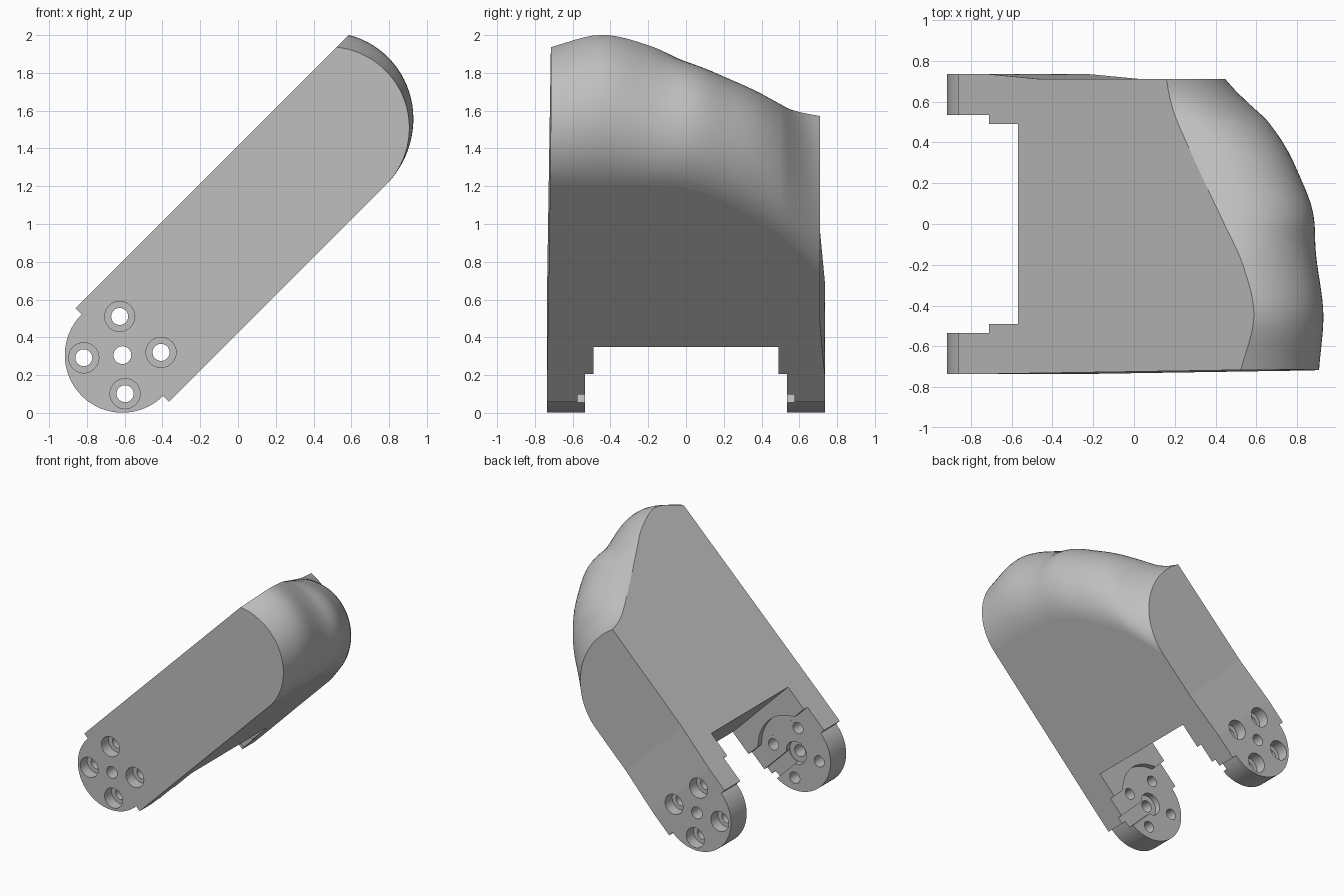
import bpy, bmesh, math
from mathutils import Vector

if "Cube" in bpy.data.objects:
    bpy.data.objects.remove(bpy.data.objects["Cube"])

grey = bpy.data.materials.new("light_grey")
grey.use_nodes = True
colour = (0.52, 0.52, 0.52, 1)
grey.diffuse_color = colour
grey.node_tree.nodes["Principled BSDF"].inputs["Base Color"].default_value = colour

HUB = Vector((-0.612, 0, 0.306))
R, HALF = 0.305, 0.35          # hub radius, half thickness of the arm
OUT = 0.735                    # outer face of the hubs
RAMP0, RAMP1 = 0.2, 0.57       # where the sides start to narrow


def place(u, v, y):
    """u runs along the 45 degree arm, v across it, y sideways."""
    k = math.sqrt(0.5)
    return HUB + Vector(((u - v) * k, y, (u + v) * k))


def to_object(bm, name):
    bmesh.ops.recalc_face_normals(bm, faces=bm.faces)
    mesh = bpy.data.meshes.new(name)
    bm.to_mesh(mesh)
    bm.free()
    mesh.materials.append(grey)
    obj = bpy.data.objects.new(name, mesh)
    bpy.context.collection.objects.link(obj)
    return obj


# Rounded end: y, top edge u, bottom tangent u, height of the bulge centre
stations = [Vector(s) for s in (
    (-0.72, 1.955, 1.62, 0.08), (-0.45, 2.047, 1.62, 0.12),
    (-0.2, 1.97, 1.62, 0.10), (0.0, 1.842, 1.6, 0.04),
    (0.2, 1.708, 1.5, 0.025), (0.5, 1.517, 1.25, 0.04),
    (0.6, 1.47, 1.12, 0.09), (0.71, 1.44, 0.95, 0.2))]


def smooth_stations(steps=6):
    n = len(stations)

    def slope(i):
        a, b = stations[max(i - 1, 0)], stations[min(i + 1, n - 1)]
        return (b - a) / (b[0] - a[0])
    for i in range(n - 1):
        p, q = stations[i], stations[i + 1]
        h = q[0] - p[0]
        for j in range(steps):
            t = j / steps
            s = t * t * (3 - 2 * t)
            yield (p * (1 - s) + q * s + slope(i) * h * t * (1 - t) ** 2
                   - slope(i + 1) * h * t * t * (1 - t))
    yield stations[-1]


ARC, HEAD = 28, 32


def section(top, base, mid):
    """Outline of the arm, hub semicircle first, then round the far end."""
    pts = [(0, HALF)]
    for i in range(HEAD + 1):
        a = math.pi / 2 + math.pi * i / HEAD
        pts.append((R * math.cos(a), R * math.sin(a)))
    pts += [(0, -HALF), (RAMP0, -HALF), (RAMP1, -HALF)]
    b = mid + HALF
    end = math.asin((HALF - mid) / b)
    a = (top - base) / math.cos(end)
    for i in range(ARC + 1):
        t = -math.pi / 2 + (end + math.pi / 2) * i / ARC
        pts.append((base + a * math.cos(t), mid + b * math.sin(t)))
    return pts + [(RAMP1, HALF), (RAMP0, HALF)]


def side_y(u, front):
    if front:
        return -OUT + 0.02 * max(0, u - RAMP0) / 1.8
    t = min(max((u - RAMP0) / (RAMP1 - RAMP0), 0), 1)
    return OUT - 0.025 * t


# Body lofted from side to side
bm = bmesh.new()
rows = list(smooth_stations())
rings = []
for k, (y, top, base, mid) in enumerate(rows):
    ring = []
    for u, v in section(top, base, mid):
        yy = side_y(u, k == 0) if k in (0, len(rows) - 1) else y
        ring.append(bm.verts.new(place(u, v, yy)))
    rings.append(ring)
n = len(rings[0])
h = HEAD + 2                   # index of the lower notch corner
for a, b in zip(rings, rings[1:]):
    for i in range(n):
        j = (i + 1) % n
        f = bm.faces.new((a[i], a[j], b[j], b[i]))
        f.smooth = 1 <= i < h - 1 or h + 3 <= i < h + 3 + ARC
for r in (rings[0], rings[-1]):
    bm.faces.new(r[:h + 2] + [r[-1]])
    bm.faces.new((r[h + 1], r[h + 2], r[-2], r[-1]))
    bm.faces.new(r[h + 2:-1])
body = to_object(bm, "forked_arm")


def cut(outline, y0, y1, smooth=False):
    """Subtract a prism with the given (u, v) outline."""
    bm = bmesh.new()
    ends = [[bm.verts.new(place(u, v, y)) for u, v in outline] for y in (y0, y1)]
    for e in ends:
        bm.faces.new(e)
    for i in range(len(outline)):
        j = (i + 1) % len(outline)
        f = bm.faces.new((ends[0][i], ends[0][j], ends[1][j], ends[1][i]))
        f.smooth = smooth
    tool = to_object(bm, "cutter")
    tool.hide_render = True
    mod = body.modifiers.new("cut", 'BOOLEAN')
    mod.operation, mod.solver, mod.object = 'DIFFERENCE', 'EXACT', tool
    bpy.context.view_layer.objects.active = body
    bpy.ops.object.modifier_apply(modifier=mod.name)
    bpy.data.objects.remove(tool)


def box(u0, u1, v0, v1):
    return [(u0, v0), (u1, v0), (u1, v1), (u0, v1)]


def circle(u, v, r, sides=32):
    return [(u + r * math.cos(math.tau * i / sides),
             v + r * math.sin(math.tau * i / sides)) for i in range(sides)]


# Fork gap, stepped hub seats, cable slot and centre recess
cut(box(-1, 0.41, -1, 1), -0.49, 0.49)
cut(box(-1, 0.21, -1, 1), -0.535, 0.535)
cut(circle(0, 0, 0.31, 48), -0.534, 0.534, True)
cut(box(-0.055, 0.055, -0.5, 0), -0.575, 0.575)
cut(circle(0, 0, 0.09), -0.58, 0.58, True)

# Centre hole and four counterbored bolt holes through both hubs
cut(circle(0, 0, 0.047), -1, 1, True)
for i in range(4):
    a = math.radians(-41 + 90 * i)
    u, v = 0.205 * math.cos(a), 0.205 * math.sin(a)
    cut(circle(u, v, 0.045), -1, 1, True)
    for side in (-1, 1):
        cut(circle(u, v, 0.08), side * 0.645, side, True)
